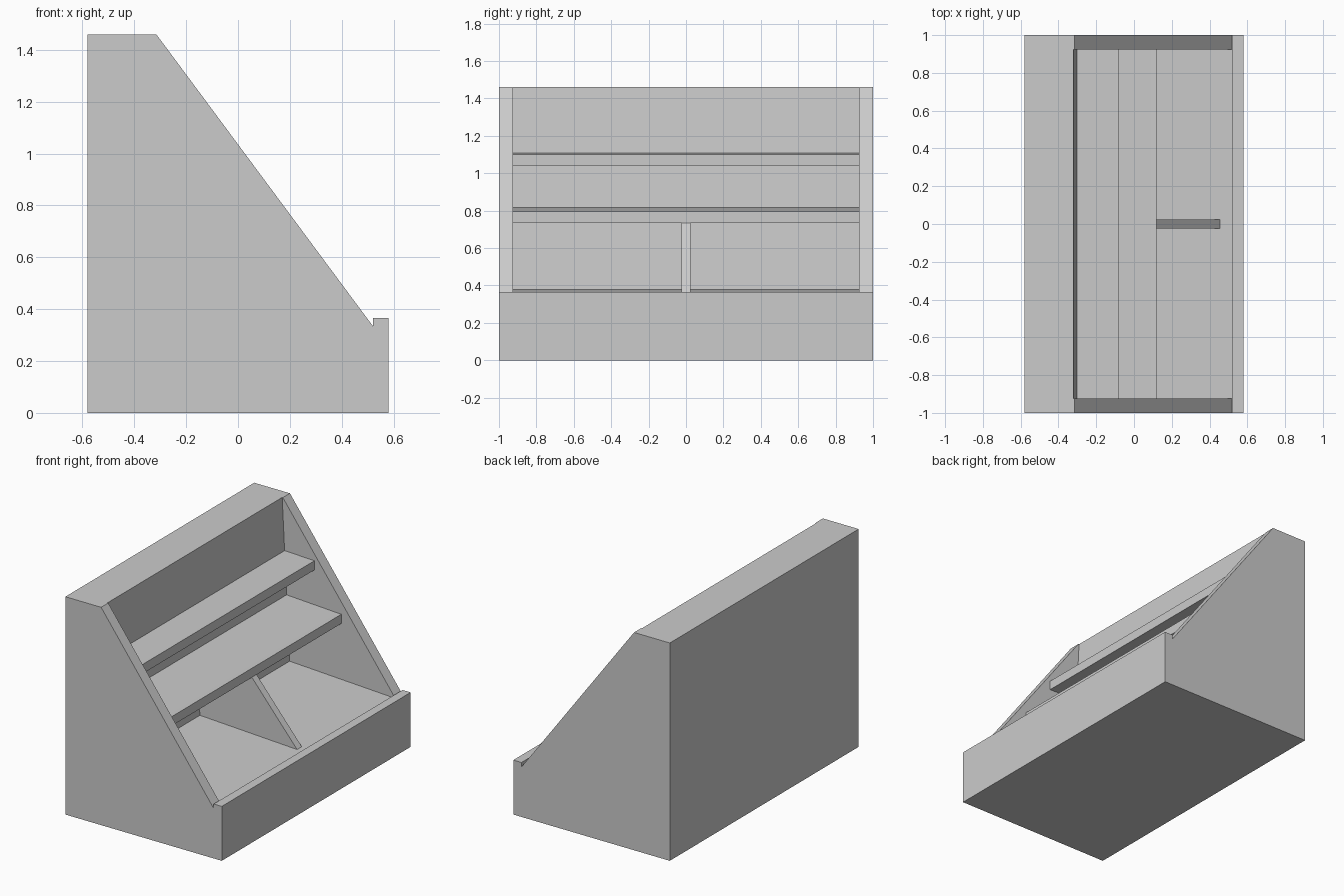
import bpy
import bmesh

if "Cube" in bpy.data.objects:
    bpy.data.objects.remove(bpy.data.objects["Cube"])

INNER = 0.925  # half width between the side panels


def prism(name, profile, y0, y1):
    """Extrude an (x, z) profile along y."""
    bm = bmesh.new()
    face = bm.faces.new([bm.verts.new((x, y0, z)) for x, z in profile])
    ext = bmesh.ops.extrude_face_region(bm, geom=[face])
    verts = [v for v in ext["geom"] if isinstance(v, bmesh.types.BMVert)]
    bmesh.ops.translate(bm, verts=verts, vec=(0, y1 - y0, 0))
    bmesh.ops.recalc_face_normals(bm, faces=bm.faces)
    mesh = bpy.data.meshes.new(name)
    bm.to_mesh(mesh)
    bm.free()
    obj = bpy.data.objects.new(name, mesh)
    bpy.context.collection.objects.link(obj)
    return obj


# Solid stand body with sloped sides and front lip
body = prism("stand_body", [(-0.58, 0), (0.58, 0), (0.58, 0.365), (0.52, 0.365),
                            (0.52, 0.335), (-0.315, 1.46), (-0.58, 1.46)], -1, 1)

# Hollow out the display space (tilted back wall and floor)
cutter = prism("interior_cutter", [(-0.322, 1.5), (-0.265, 0.377), (0.52, 0.337),
                                   (0.52, 1.5)], -INNER, INNER)
cutter.hide_render = True
mod = body.modifiers.new("interior", 'BOOLEAN')
mod.operation = 'DIFFERENCE'
mod.solver = 'EXACT'
mod.object = cutter
bpy.context.view_layer.objects.active = body
bpy.ops.object.modifier_apply(modifier=mod.name)
bpy.data.objects.remove(cutter)

# Tilted shelves with a flat front edge strip
for name, back, rear_z, strip, front, z in (
        ("upper_shelf", -0.31, 1.108, -0.095, -0.08, 1.10),
        ("lower_shelf", -0.295, 0.816, 0.09, 0.12, 0.795)):
    prism(name, [(back, rear_z), (strip, z), (front, z), (front, z - 0.062),
                 (strip, z - 0.062), (back, rear_z - 0.062)], -INNER, INNER)

# Centre divider under the lower shelf
prism("centre_divider", [(-0.28, 0.37), (0.46, 0.335), (0.12, 0.735), (-0.29, 0.76)],
      -0.025, 0.025)
